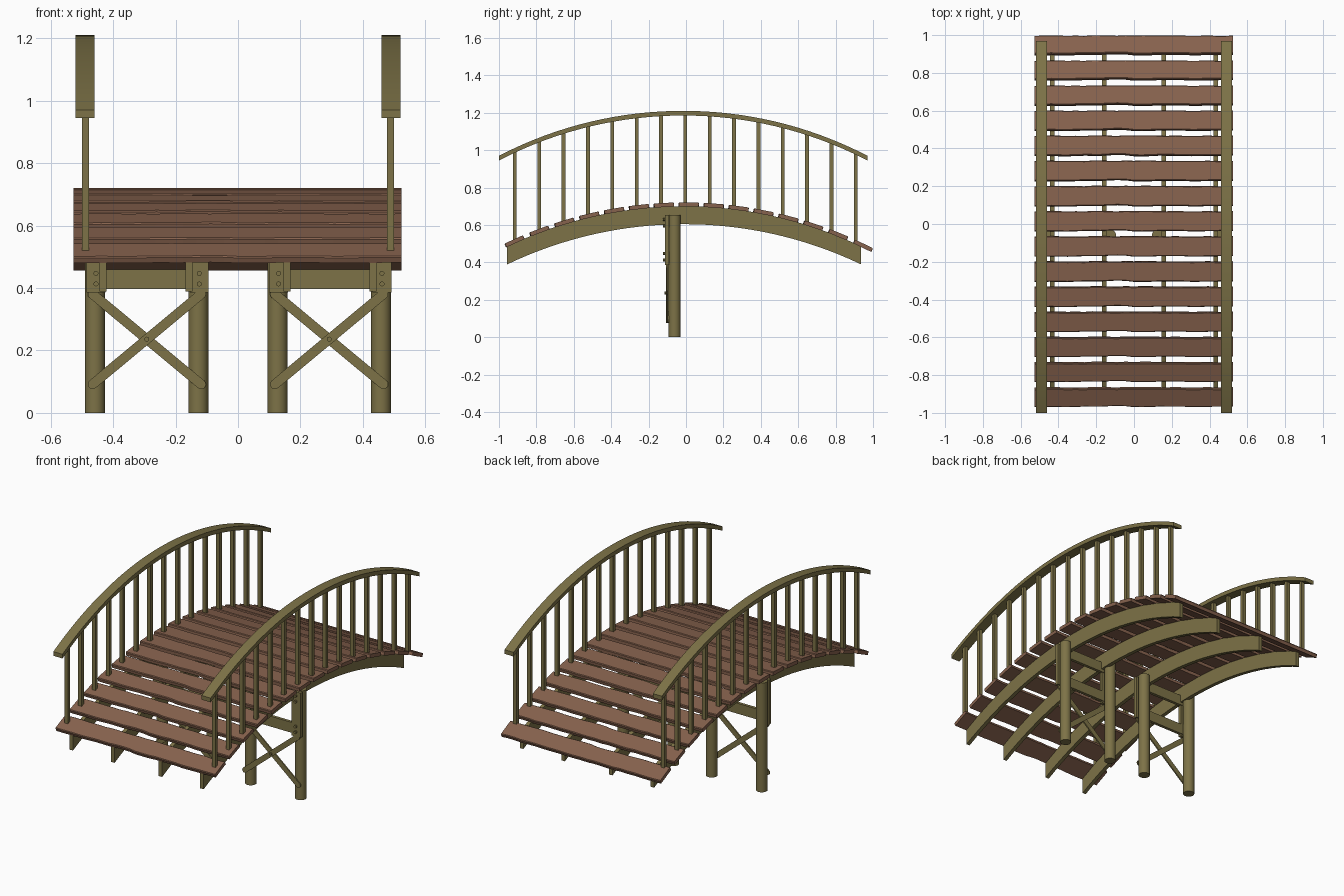
import bpy, bmesh, math, random
from mathutils import Matrix, Vector

if "Cube" in bpy.data.objects:
    bpy.data.objects.remove(bpy.data.objects["Cube"])

random.seed(4)


def material(name, rgb):
    m = bpy.data.materials.new(name)
    m.diffuse_color = (*rgb, 1)
    m.use_nodes = True
    m.node_tree.nodes["Principled BSDF"].inputs["Base Color"].default_value = m.diffuse_color
    return m


OLIVE = material("olive timber", (0.205, 0.170, 0.063))
BROWN = material("brown planks", (0.240, 0.122, 0.075))


def finish(bm, name, mat, smooth=False):
    bmesh.ops.recalc_face_normals(bm, faces=bm.faces)
    me = bpy.data.meshes.new(name)
    bm.to_mesh(me)
    bm.free()
    me.materials.append(mat)
    if smooth:
        for p in me.polygons:
            p.use_smooth = True
        me.set_sharp_from_angle(angle=math.radians(35))
    ob = bpy.data.objects.new(name, me)
    bpy.context.collection.objects.link(ob)
    return ob


def box(name, x0, x1, y0, y1, z0, z1):
    bm = bmesh.new()
    bmesh.ops.create_cube(bm, size=1, matrix=Matrix.Translation(
        ((x0 + x1) / 2, (y0 + y1) / 2, (z0 + z1) / 2))
        @ Matrix.Diagonal((x1 - x0, y1 - y0, z1 - z0, 1)))
    return finish(bm, name, OLIVE)


def cylinder(name, centre, r, depth, sides, along_y=False):
    bm = bmesh.new()
    rot = Matrix.Rotation(math.pi / 2, 4, 'X') if along_y else Matrix()
    bmesh.ops.create_cone(bm, cap_ends=True, segments=sides, radius1=r, radius2=r,
                          depth=depth, matrix=Matrix.Translation(centre) @ rot)
    return finish(bm, name, OLIVE, True)


def extrude_outline(name, pts, direction):
    bm = bmesh.new()
    f = bm.faces.new([bm.verts.new(p) for p in pts])
    g = bmesh.ops.extrude_face_region(bm, geom=[f])
    bmesh.ops.translate(bm, vec=direction,
                        verts=[v for v in g["geom"] if isinstance(v, bmesh.types.BMVert)])
    return finish(bm, name, OLIVE, True)


def arc_z(y, yc, top, r):
    return top - r + math.sqrt(r * r - (y - yc) ** 2)


def arched_strip(name, x, width, y0, y1, yc, top, bottom, r, n=32):
    ys = [y0 + (y1 - y0) * i / n for i in range(n + 1)]
    pts = [(x - width / 2, y, arc_z(y, yc, top, r)) for y in ys]
    pts += [(x - width / 2, y, arc_z(y, yc, bottom, r)) for y in reversed(ys)]
    return extrude_outline(name, pts, (width, 0, 0))


YC = -0.01
R_DECK, R_RAIL = 2.19, 2.14

# Arched stringers under the deck
for x in (-0.432, -0.157, 0.157, 0.432):
    arched_strip("stringer", x, 0.023, -0.957, 0.935, YC, 0.70, 0.604, R_DECK)

# Deck planks: one roughly sawn board, repeated along the arch
COLS = 24
front = [random.uniform(-0.002, 0.002) + (0.005 if 9 <= i <= 11 else 0) for i in range(COLS + 1)]
back = [random.uniform(-0.002, 0.002) for i in range(COLS + 1)]
plank_bm = bmesh.new()
rings = []
for i in range(COLS + 1):
    x = -0.526 + 1.05 * i / COLS
    ends = random.uniform(-0.003, 0.003) if i in (0, COLS) else 0
    section = [(-0.053 + front[i], -0.011), (0.053 + back[i], -0.011),
               (0.053 + back[i], 0.007), (0.049 + back[i], 0.011),
               (-0.049 + front[i], 0.011), (-0.053 + front[i], 0.007)]
    rings.append([plank_bm.verts.new((x + ends, y, z)) for y, z in section])
for a, b in zip(rings, rings[1:]):
    for k in range(6):
        plank_bm.faces.new((a[k], a[(k + 1) % 6], b[(k + 1) % 6], b[k]))
plank_bm.faces.new(rings[0])
plank_bm.faces.new(rings[-1])
plank = finish(plank_bm, "deck_plank", BROWN)
for i in range(15):
    ob = plank
    if i:
        ob = plank.copy()
        bpy.context.collection.objects.link(ob)
    y = -0.917 + 0.1331 * i
    ob.location = (0, y, arc_z(y, YC, 0.709, R_DECK))
    ob.rotation_euler.x = -math.asin((y - YC) / R_DECK)

for s in (-1, 1):
    # Handrail and balusters
    arched_strip("handrail", s * 0.49, 0.06, -1.0, 0.97, -0.015, 1.21, 1.185, R_RAIL)
    for i in range(15):
        y = -0.915 + 0.1302 * i
        box("baluster", s * 0.488 - 0.0115, s * 0.488 + 0.0115, y - 0.01, y + 0.01,
            arc_z(y, YC, 0.708, R_DECK), arc_z(y, -0.015, 1.195, R_RAIL))

    # Pier posts with fixing plates and bolts
    for px in (0.458, 0.127):
        x = s * px
        cylinder("post", (x, -0.061, 0.326), 0.032, 0.652, 24)
        box("fixing_plate", x - 0.027, x + 0.033, -0.111, -0.091, 0.385, 0.652)
        for z in (0.447, 0.413, 0.63, 0.595):
            cylinder("bolt", (x + 0.003, -0.115, z), 0.008, 0.016, 10, True)

    # Cross beams between the posts
    for z in (0.397, 0.585):
        lo, hi = sorted((s * 0.115, s * 0.475))
        box("cross_beam", lo, hi, -0.106, -0.088, z, z + 0.062)

    # Crossed braces with rounded ends
    for k, tilt in enumerate((1, -1)):
        a = math.atan2(0.295, 0.355) * tilt
        half, r = 0.226, 0.0155
        outline = []
        for side in (0, 1):
            for j in range(9):
                t = -math.pi / 2 + math.pi * j / 8 + math.pi * side
                u = (half if side == 0 else -half) + r * math.cos(t)
                v = r * math.sin(t)
                outline.append((s * 0.292 + u * math.cos(a) - v * math.sin(a),
                                -0.099 + 0.008 * k,
                                0.236 + u * math.sin(a) + v * math.cos(a)))
        extrude_outline("cross_brace", outline, (0, -0.008, 0))
    cylinder("brace_bolt", (s * 0.292, -0.107, 0.236), 0.008, 0.016, 10, True)
